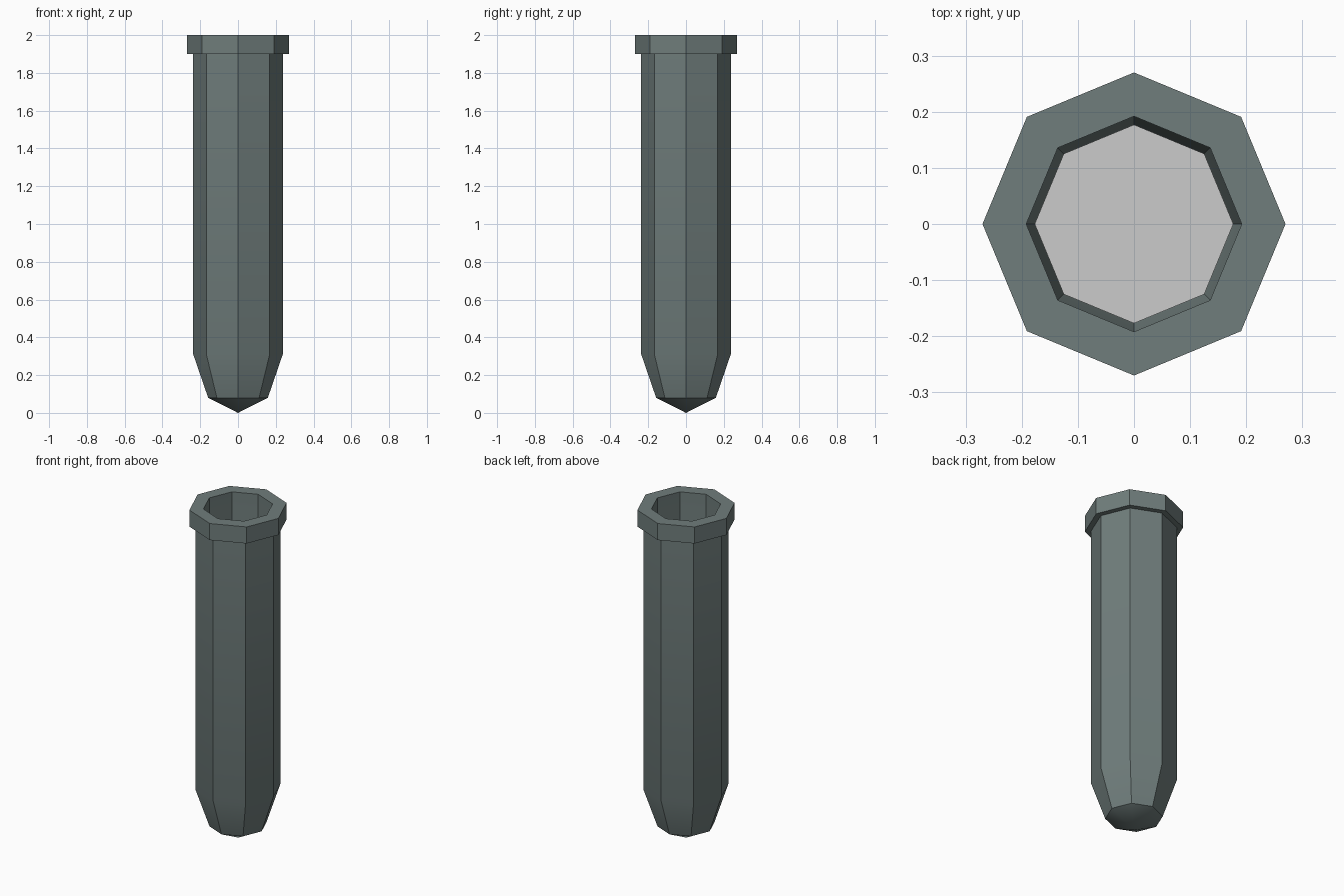
import bpy, bmesh, math

if "Cube" in bpy.data.objects:
    bpy.data.objects.remove(bpy.data.objects["Cube"])

SIDES = 8


def lathe(name, profile, color=None):
    """Revolve (radius, z) points into a low-poly octagonal body."""
    bm = bmesh.new()
    rings = []
    for r, z in profile:
        if r == 0:
            rings.append([bm.verts.new((0, 0, z))])
        else:
            rings.append([bm.verts.new((r * math.cos(i * math.tau / SIDES),
                                        r * math.sin(i * math.tau / SIDES), z))
                          for i in range(SIDES)])
    for a, b in zip(rings, rings[1:]):
        for i in range(SIDES):
            j = (i + 1) % SIDES
            if len(a) == 1:
                bm.faces.new((a[0], b[j], b[i]))
            elif len(b) == 1:
                bm.faces.new((a[i], a[j], b[0]))
            else:
                bm.faces.new((a[i], a[j], b[j], b[i]))
    bmesh.ops.recalc_face_normals(bm, faces=bm.faces)
    mesh = bpy.data.meshes.new(name)
    bm.to_mesh(mesh)
    bm.free()
    obj = bpy.data.objects.new(name, mesh)
    bpy.context.collection.objects.link(obj)
    if color:
        mat = bpy.data.materials.new(name + "_material")
        mat.diffuse_color = color
        mat.use_nodes = True
        mat.node_tree.nodes["Principled BSDF"].inputs["Base Color"].default_value = mat.diffuse_color
        mesh.materials.append(mat)
    bpy.ops.object.select_all(action='DESELECT')
    obj.select_set(True)
    bpy.context.view_layer.objects.active = obj
    bpy.ops.object.shade_smooth_by_angle(angle=math.radians(30))
    return obj


# Hollow tube: pointed base, straight wall, collar, then back down the inside
lathe("tube", [(0, 0), (0.158, 0.08), (0.237, 0.31), (0.237, 1.9),
               (0.27, 1.9), (0.27, 2.0), (0.192, 2.0),
               (0.192, 0.32), (0.125, 0.12), (0, 0.06)],
      (0.16, 0.205, 0.2, 1))

# Contents: plain grey column with a flat top, just clear of the inner wall
lathe("liquid", [(0, 0.08), (0.112, 0.14), (0.177, 0.33), (0.177, 1.0), (0, 1.0)])
